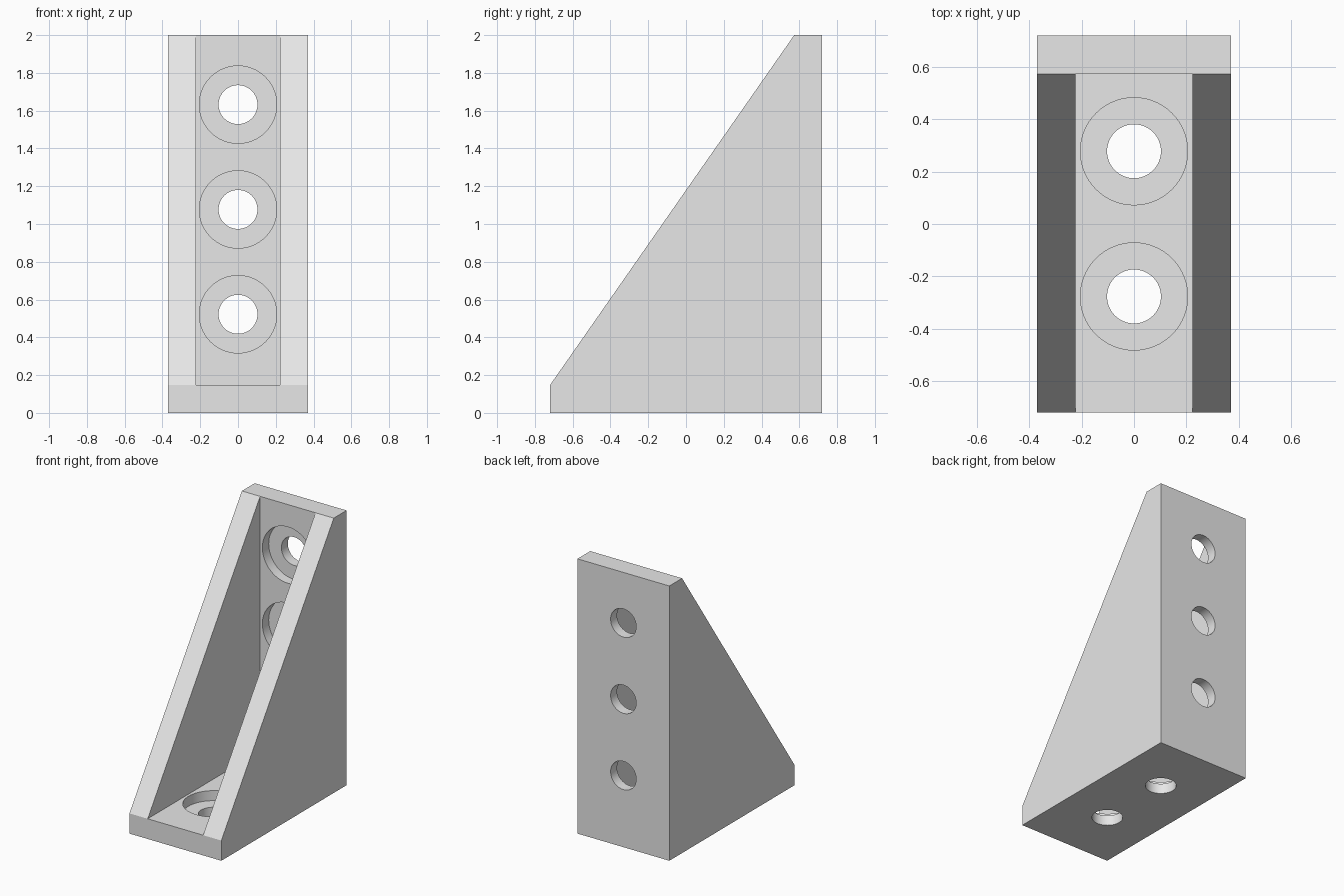
import bpy
import bmesh
import math
from mathutils import Matrix, Vector

cube = bpy.data.objects.get("Cube")
if cube:
    bpy.data.objects.remove(cube, do_unlink=True)

HALF_W, HALF_D, HEIGHT = 0.37, 0.72, 2.0
WALL = 0.147            # thickness of plates and gussets
SEAT = 0.074            # depth left under each screw head
HOLE_R, HEAD_R = 0.103, 0.205

grey = bpy.data.materials.new("light grey")
grey.use_nodes = True
grey.diffuse_color = (0.8, 0.8, 0.8, 1)
grey.node_tree.nodes["Principled BSDF"].inputs["Base Color"].default_value = (0.8, 0.8, 0.8, 1)


def make_object(name, bm):
    bmesh.ops.recalc_face_normals(bm, faces=bm.faces)
    mesh = bpy.data.meshes.new(name)
    bm.to_mesh(mesh)
    bm.free()
    mesh.materials.append(grey)
    obj = bpy.data.objects.new(name, mesh)
    bpy.context.collection.objects.link(obj)
    return obj


def prism(name, profile, half_width):
    """Extrude a (y, z) side profile across the width."""
    bm = bmesh.new()
    face = bm.faces.new([bm.verts.new((-half_width, y, z)) for y, z in profile])
    side = bmesh.ops.extrude_face_region(bm, geom=[face])["geom"]
    moved = [v for v in side if isinstance(v, bmesh.types.BMVert)]
    bmesh.ops.translate(bm, verts=moved, vec=(2 * half_width, 0, 0))
    return make_object(name, bm)


def cylinder(name, start, end, radius):
    start, end = Vector(start), Vector(end)
    axis = end - start
    turn = axis.to_track_quat("Z", "Y").to_matrix().to_4x4()
    bm = bmesh.new()
    bmesh.ops.create_cone(bm, cap_ends=True, segments=64, radius1=radius, radius2=radius,
                          depth=axis.length,
                          matrix=Matrix.Translation((start + end) / 2) @ turn)
    return make_object(name, bm)


# Bracket body: full side outline with sloped front
inner_y = HALF_D - WALL
bracket = prism("angle_bracket", [(-HALF_D, 0), (HALF_D, 0), (HALF_D, HEIGHT),
                                  (inner_y, HEIGHT), (-HALF_D, WALL)], HALF_W)

# Channel between the two gussets
cutters = [prism("channel_cutter", [(-1, WALL), (inner_y, WALL), (inner_y, 3), (-1, 3)],
                 HALF_W - WALL)]

# Counterbored screw holes in the base plate
for y in (-0.277, 0.278):
    cutters.append(cylinder("base_hole_cutter", (0, y, -0.1), (0, y, 0.25), HOLE_R))
    cutters.append(cylinder("base_head_cutter", (0, y, SEAT), (0, y, 0.25), HEAD_R))

# Counterbored screw holes in the back plate
for z in (0.522, 1.077, 1.632):
    cutters.append(cylinder("back_hole_cutter", (0, 0.5, z), (0, 0.85, z), HOLE_R))
    cutters.append(cylinder("back_head_cutter", (0, 0.5, z), (0, HALF_D - SEAT, z), HEAD_R))

# Cut everything out, then drop the cutters
bpy.ops.object.select_all(action="DESELECT")
bpy.context.view_layer.objects.active = bracket
bracket.select_set(True)
for cutter in cutters:
    cutter.hide_render = True
    cut = bracket.modifiers.new("cut", "BOOLEAN")
    cut.operation = "DIFFERENCE"
    cut.solver = "EXACT"
    cut.object = cutter
    bpy.ops.object.modifier_apply(modifier=cut.name)
    bpy.data.objects.remove(cutter, do_unlink=True)

bpy.ops.object.shade_smooth_by_angle(angle=math.radians(30))
